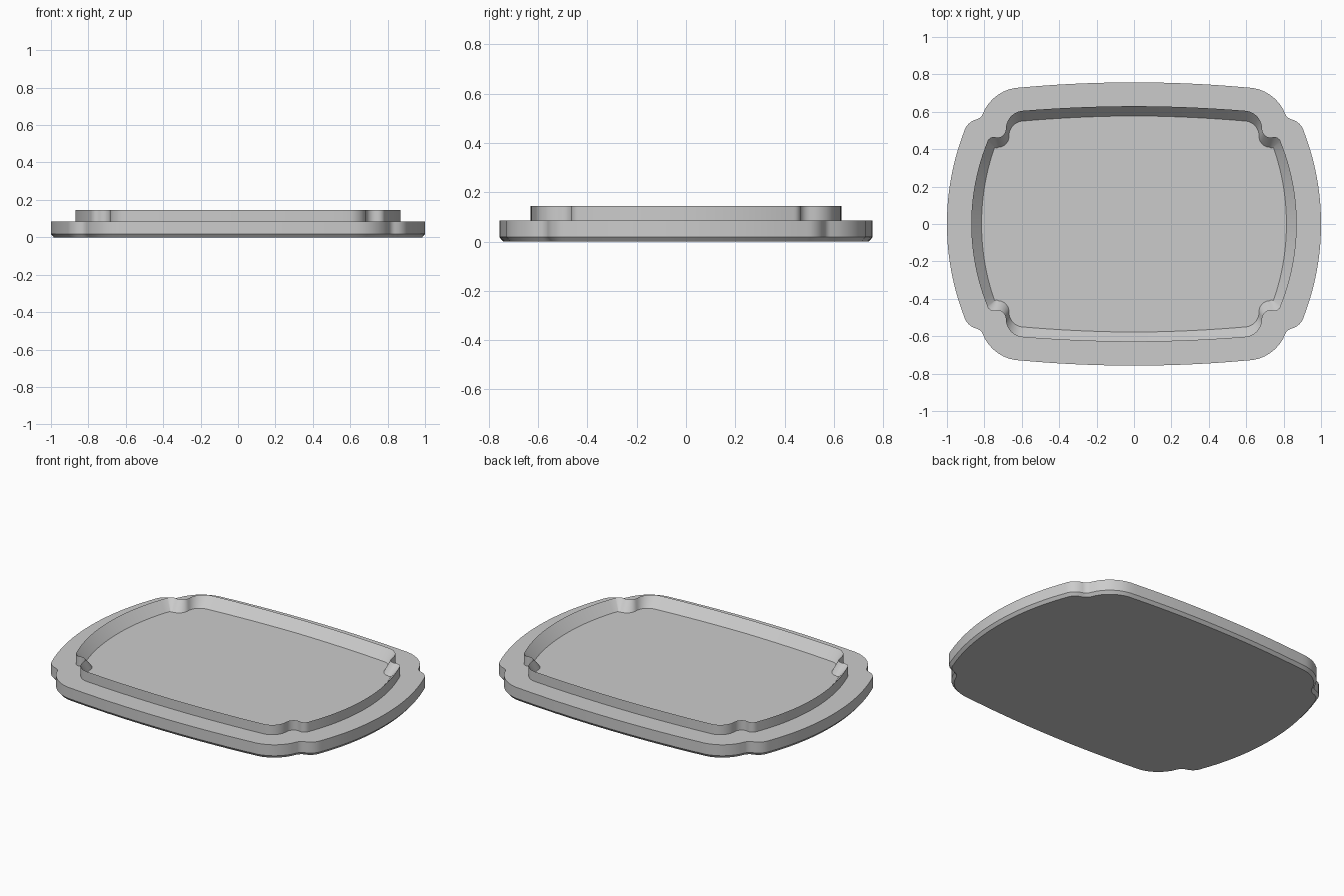
import bpy, bmesh, math
from mathutils import Vector

if "Cube" in bpy.data.objects:
    bpy.data.objects.remove(bpy.data.objects["Cube"])

STEPS = (10, 8, 6, 6, 12)  # divisions of each arc in a quarter


def arc(a, b, sag, n):
    """Points from a towards b on an arc; positive sag bulges outward."""
    a, b = Vector(a), Vector(b)
    chord = b - a
    half = chord.length / 2
    out = Vector((-chord.y, chord.x)).normalized()
    radius = (half * half + sag * sag) / (2 * sag)
    centre = (a + b) / 2 + out * (sag - radius)
    start = a - centre
    sweep = -2 * math.asin(half / radius)
    pts = []
    for i in range(n):
        t = sweep * i / n
        c, s = math.cos(t), math.sin(t)
        pts.append(centre + Vector((start.x * c - start.y * s, start.x * s + start.y * c)))
    return pts


def outline(corners, sags):
    """Full closed outline mirrored from one quarter made of arcs."""
    quarter = []
    for a, b, sag, n in zip(corners, corners[1:], sags, STEPS):
        quarter += arc(a, b, sag, n)
    quarter.append(Vector(corners[-1]))
    right = quarter + [Vector((p.x, -p.y)) for p in quarter[-2::-1]]
    return right + [Vector((-p.x, p.y)) for p in right[-2:0:-1]]


def inset(pts, d):
    """Move an outline inward along its normals."""
    result = []
    for i, p in enumerate(pts):
        t = (pts[(i + 1) % len(pts)] - pts[i - 1]).normalized()
        result.append(p + Vector((t.y, -t.x)) * d)
    return result


# Outlines: flange edge, rim crest, recessed floor
flange = outline([(0, .757), (.6, .73), (.81, .585), (.84, .56), (.91, .49), (1, 0)],
                 (.007, .04, -.004, .014, .023))
rim = outline([(0, .63), (.6, .605), (.685, .505), (.735, .462), (.786, .435), (.87, 0)],
              (.006, .025, -.014, .014, .021))
floor = outline([(0, .578), (.6, .55), (.668, .48), (.725, .41), (.745, .41), (.815, 0)],
                (.006, .017, -.02, -.003, .018))

# Chamfered base, flange, upright rim and sloping inner wall in one skin
levels = [(inset(flange, .015), 0), (flange, .018), (flange, .085),
          (rim, .085), (rim, .145), (floor, .085)]
bm = bmesh.new()
rings = [[bm.verts.new((p.x, p.y, z)) for p in pts] for pts, z in levels]
for low, high in zip(rings, rings[1:]):
    for i in range(len(low)):
        bm.faces.new((low[i - 1], low[i], high[i], high[i - 1]))
bm.faces.new(rings[0])
bm.faces.new(rings[-1])
bmesh.ops.recalc_face_normals(bm, faces=bm.faces)

mesh = bpy.data.meshes.new("lid")
bm.to_mesh(mesh)
bm.free()
lid = bpy.data.objects.new("lid", mesh)
bpy.context.collection.objects.link(lid)

# Plain grey material
grey = bpy.data.materials.new("grey plastic")
grey.use_nodes = True
colour = (.6, .6, .6, 1)
grey.diffuse_color = colour
grey.node_tree.nodes["Principled BSDF"].inputs["Base Color"].default_value = colour
mesh.materials.append(grey)

bpy.context.view_layer.objects.active = lid
lid.select_set(True)
bpy.ops.object.shade_smooth_by_angle(angle=math.radians(30))
